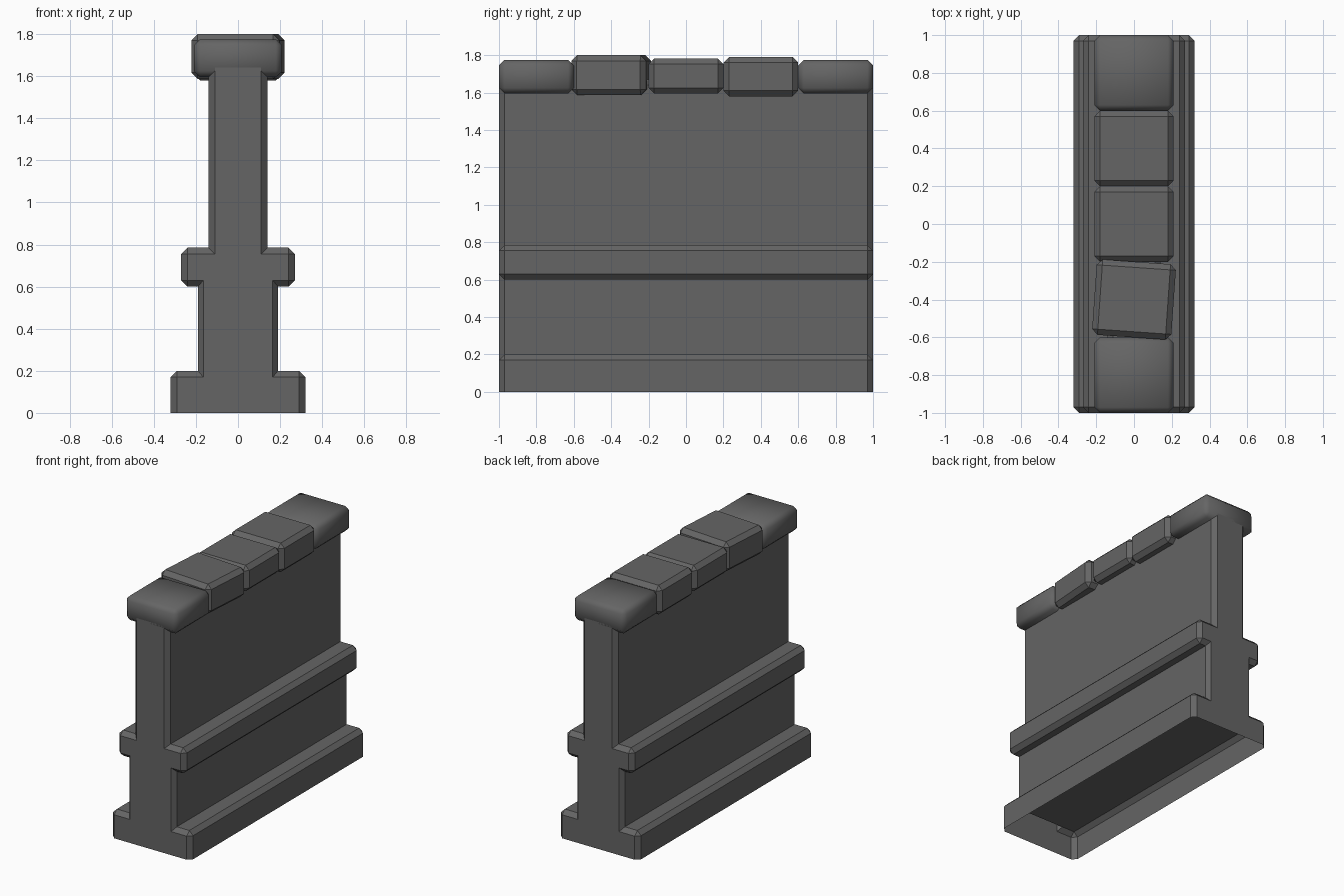
import bpy, bmesh, math
from mathutils import Matrix

if "Cube" in bpy.data.objects:
    bpy.data.objects.remove(bpy.data.objects["Cube"])

stone = bpy.data.materials.new("dark_grey_stone")
stone.diffuse_color = (0.13, 0.13, 0.13, 1)
stone.use_nodes = True
stone.node_tree.nodes["Principled BSDF"].inputs["Base Color"].default_value = stone.diffuse_color


def finish(bm, name, smooth=None):
    bmesh.ops.recalc_face_normals(bm, faces=bm.faces)
    mesh = bpy.data.meshes.new(name)
    bm.to_mesh(mesh)
    bm.free()
    mesh.materials.append(stone)
    obj = bpy.data.objects.new(name, mesh)
    bpy.context.collection.objects.link(obj)
    if smooth:
        bpy.ops.object.select_all(action='DESELECT')
        obj.select_set(True)
        bpy.context.view_layer.objects.active = obj
        bpy.ops.object.shade_smooth_by_angle(angle=math.radians(smooth))
    return obj


# Wall body: stepped half profile, full size along the wall and inset at the ends
mid = [(.32, 0), (.32, .17), (.29, .2), (.19, .2), (.19, .6), (.24, .6), (.27, .63),
       (.27, .755), (.24, .785), (.14, .785), (.14, 1.64), (.11, 1.67)]
end = [(.29, 0), (.29, .17), (.29, .17), (.165, .17), (.165, .63), (.24, .63), (.24, .63),
       (.24, .755), (.24, .755), (.11, .755), (.11, 1.64), (.11, 1.64)]

bm = bmesh.new()
rings = []
for y, half in ((-1, end), (-.97, mid), (.97, mid), (1, end)):
    outline = half + [(-x, z) for x, z in reversed(half)]
    rings.append([bm.verts.new((x, y, z)) for x, z in outline])
for a, b in zip(rings, rings[1:]):
    for i in range(len(a) - 1):
        bm.faces.new((a[i], a[i + 1], b[i + 1], b[i]))
bm.faces.new(rings[0])
bm.faces.new(rings[-1])
bmesh.ops.remove_doubles(bm, verts=bm.verts, dist=1e-4)
finish(bm, "wall_body")

# Recessed underside inside the hollow base
bm = bmesh.new()
bm.faces.new([bm.verts.new(p) for p in
              ((-.19, -.97, .199), (-.19, .97, .199), (.19, .97, .199), (.19, -.97, .199))])
under = finish(bm, "base_underside")
if under.data.polygons[0].normal.z > 0:
    under.data.flip_normals()

# Coping stones: chamfered blocks, slightly uneven in height, one turned
stones = [(-.8, 1.595, 1.775, 0), (-.4, 1.587, 1.8, -4), (0, 1.595, 1.782, 0),
          (.4, 1.58, 1.79, 0), (.8, 1.595, 1.775, 0)]
for n, (y, z0, z1, turn) in enumerate(stones, 1):
    bm = bmesh.new()
    bmesh.ops.create_cube(bm, size=1)
    bmesh.ops.scale(bm, vec=(.42, .4, z1 - z0), verts=bm.verts)
    bmesh.ops.bevel(bm, geom=bm.edges[:], offset=.03, segments=1, affect='EDGES')
    bm.transform(Matrix.Translation((0, y, (z0 + z1) / 2))
                 @ Matrix.Rotation(math.radians(turn), 4, 'Z'))
    finish(bm, f"coping_stone_{n}", 50 if n in (1, 5) else None)
